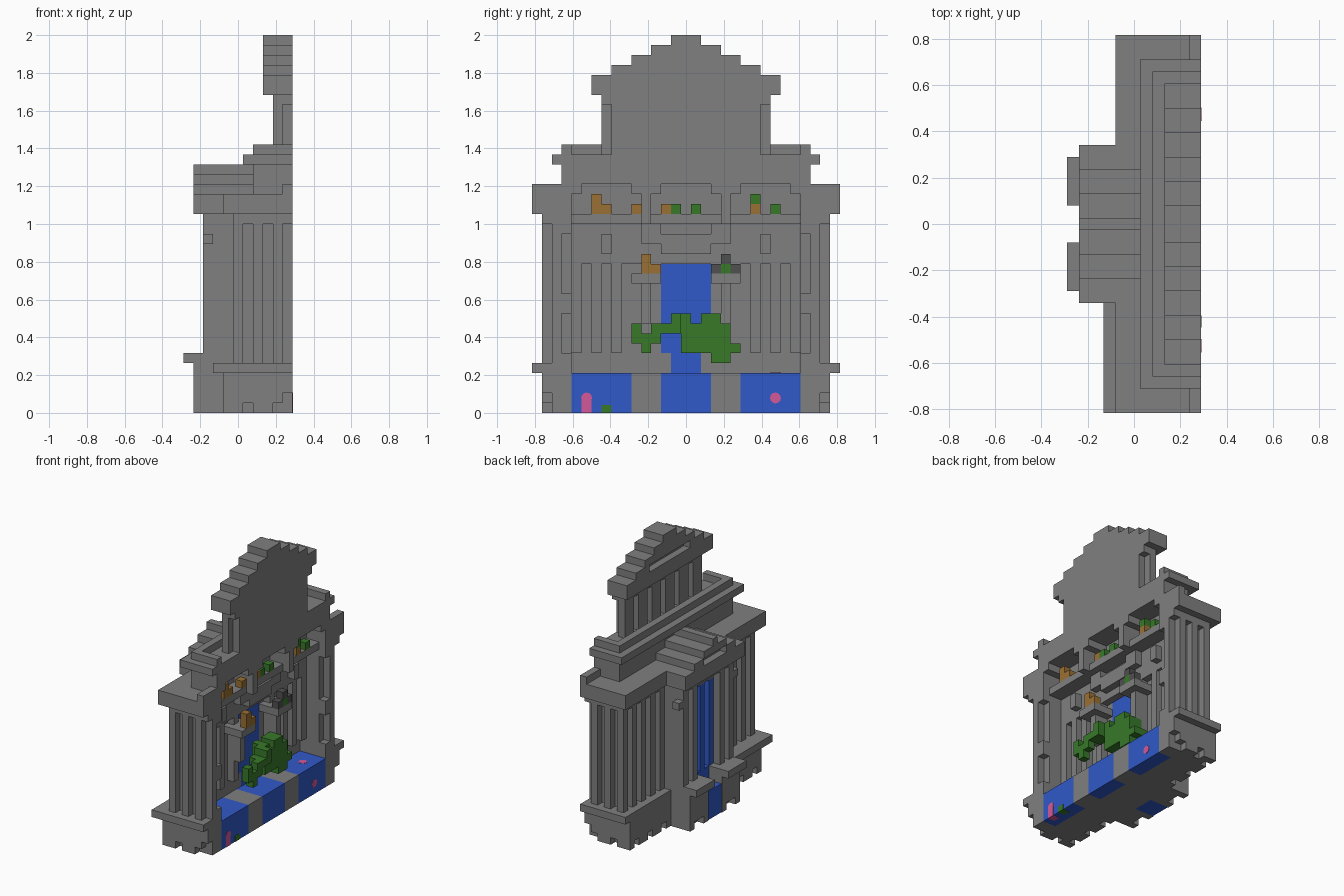
import bpy, bmesh, math
from mathutils import Matrix, Vector

if "Cube" in bpy.data.objects:
    bpy.data.objects.remove(bpy.data.objects["Cube"])

U = 1 / 19                     # edge of one block
DEPTH, WIDTH = 11, 31          # size of the model in blocks


def material(name, r, g, b):
    m = bpy.data.materials.new(name)
    m.use_nodes = True
    m.diffuse_color = (r, g, b, 1)
    m.node_tree.nodes["Principled BSDF"].inputs["Base Color"].default_value = (r, g, b, 1)
    return m


STONE = material("stone grey", .215, .215, .215)
DARK = material("dark grey", .08, .08, .08)
WATER = material("water blue", .03, .1, .58)
LEAF = material("leaf green", .038, .19, .022)
AMBER = material("amber", .32, .16, .033)
PINK = material("blossom pink", .65, .1, .32)


def world(i, j, k):
    return Vector(((i - DEPTH / 2) * U, (j - WIDTH / 2) * U, k * U))


def finish(name, mat, bm):
    mesh = bpy.data.meshes.new(name)
    bm.to_mesh(mesh)
    bm.free()
    mesh.materials.append(mat)
    bpy.context.collection.objects.link(bpy.data.objects.new(name, mesh))


def part(name, mat, *boxes, both=False):
    """Blocks given as x, y, z ranges; both=True repeats them across the middle."""
    boxes = list(boxes)
    if both:
        boxes += [(x, (WIDTH - y[1], WIDTH - y[0]), z) for x, y, z in boxes]
    bm = bmesh.new()
    for x, y, z in boxes:
        lo, hi = world(x[0], y[0], z[0]), world(x[1], y[1], z[1])
        mat4 = Matrix.Translation((lo + hi) / 2) @ Matrix.Diagonal((*(hi - lo), 1))
        bmesh.ops.create_cube(bm, size=1, matrix=mat4)
    finish(name, mat, bm)


def cells(name, mat, x, *cols):
    """Single blocks at (y, z) positions."""
    part(name, mat, *[(x, (j, j + 1), (k, k + 1)) for j, k in cols])


def disc(name, centre, turn):
    bm = bmesh.new()
    bmesh.ops.create_cone(bm, cap_ends=True, segments=12, radius1=U * .55, radius2=U * .55,
                          depth=.004, matrix=Matrix.Translation(centre) @ turn)
    finish(name, PINK, bm)


# Base with small foot notches at the ends and rear, and its ledge
part("base", STONE, ((5, 7), (2, 29), (0, 4)), ((4, 5), (10, 21), (0, 4)))
part("base_rear", STONE, ((4, 5), (2, 10), (1, 4)), ((4, 5), (3, 5), (0, 1)),
     ((4, 5), (6, 8), (0, 1)), ((4, 5), (9, 10), (0, 1)), both=True)
part("base_end", STONE, ((7, 11), (2, 4), (0, 4)), ((4, 11), (1, 2), (2, 4)),
     ((4, 10), (1, 2), (1, 2)), ((4, 6), (1, 2), (0, 1)), ((7, 9), (1, 2), (0, 1)), both=True)
part("base_ledge", STONE, ((4, 11), (0, 4), (4, 5)), ((4, 7), (4, 13), (4, 5)), both=True)
part("ledge_overhang", STONE, ((3, 4), (0, 9), (4, 5)))

# Main walls and pilasters
part("back_wall", STONE, ((6, 7), (2, 13), (5, 20)), both=True)
part("wall_over_door", STONE, ((6, 7), (13, 18), (15, 20)))
part("end_wall", STONE, ((6, 11), (2, 3), (5, 20)), ((7, 10), (3, 4), (5, 20)),
     ((10, 11), (3, 4), (5, 6)), ((10, 11), (3, 4), (10, 12)), ((10, 11), (3, 4), (18, 20)), both=True)
part("end_pilasters", STONE, *[((i, i + 1), (1, 2), (5, 19)) for i in (5, 7, 9)], both=True)
part("rear_pilasters", STONE, *[((5, 6), (j, j + 1), (5, 19)) for j in (3, 5, 7, 9)], both=True)
part("pilaster_head", STONE, ((5, 11), (1, 2), (19, 20)), ((5, 6), (2, 10), (19, 20)), both=True)

# Main cornice and stepped roof edge
part("main_cornice", STONE, ((4, 7), (4, 27), (20, 22)))
part("cornice_end", STONE, ((4, 11), (0, 4), (20, 22)), ((10, 11), (0, 3), (22, 23)), both=True)
part("attic_wall", STONE, ((7, 8), (3, 28), (20, 25)), ((8, 11), (3, 28), (23, 25)))
part("attic_cornice", STONE, ((6, 11), (2, 29), (25, 26)))
part("attic_rim", STONE, ((7, 8), (3, 28), (26, 27)))
part("attic_rim_end", STONE, ((8, 11), (3, 4), (26, 27)), both=True)

# Upper storey with broad pilasters
part("upper_wall", STONE, ((10, 11), (8, 23), (26, 32)))
part("upper_pilasters", STONE, *[((9, 10), (j, j + 2), (26, 31)) for j in range(7, 24, 3)])
part("upper_head", STONE, ((9, 11), (7, 24), (31, 32)))
part("upper_cornice", STONE, ((8, 11), (6, 25), (32, 34)))

# Stepped gable with a sunk panel
part("gable_panel", STONE, ((9, 11), (8, 23), (34, 35)))
part("gable_corner", STONE, ((8, 9), (8, 11), (34, 35)), both=True)
for step in range(3):
    inset = 10 + 2 * step
    part(f"gable_step_{step}", STONE, ((8, 11), (inset, WIDTH - inset), (35 + step, 36 + step)))

# Porch: pedestals, columns, stepped gable
part("porch_pedestal", STONE, ((2, 6), (10, 14), (0, 5)), ((1, 2), (10, 14), (1, 5)),
     ((1, 2), (10, 11), (0, 1)), ((1, 2), (13, 14), (0, 1)), ((0, 6), (10, 14), (5, 6)), both=True)
part("porch_wall", STONE, ((3, 6), (10, 13), (6, 20)), both=True)
part("porch_columns", STONE, *[((2, 3), (j, j + 1), (6, 19)) for j in (10, 12)], both=True)
part("porch_bracket", STONE, ((2, 3), (9, 10), (17, 18)), both=True)
part("porch_lintel", STONE, ((2, 6), (10, 21), (19, 20)), ((3, 6), (13, 18), (18, 19)))
part("porch_cornice", STONE, ((1, 6), (9, 22), (20, 22)))
part("porch_gable", STONE, ((2, 7), (11, 20), (22, 23)), ((1, 7), (13, 18), (23, 24)),
     ((1, 7), (15, 16), (24, 25)))
part("porch_gable_corner", STONE, ((1, 2), (11, 13), (22, 23)), both=True)

# Blue doorway and the channel running through the base
part("door_fall", WATER, ((4, 7), (13, 18), (6, 15)), ((4, 6), (13, 18), (15, 18)),
     *[((3, 4), (j, j + 1), (6, 18)) for j in (13, 15, 17)])
part("channel", WATER, ((1.1, 4), (14, 17), (0, 4)), ((3, 7.05), (14, 17), (4, 6)))
part("door_sill", STONE, ((6, 7), (13, 14), (4, 6)), both=True)

# Pool with stone piers and a partly paved underside
part("pool", WATER, ((7, 11), (13, 18), (1, 4)), ((9, 11), (13, 18), (0, 1)))
part("side_pool", WATER, ((7, 11), (4, 10), (1, 4)), ((9, 11), (4, 10), (0, 1)), both=True)
part("pool_paving", STONE, ((7, 9), (4, 27), (0, 1)))
part("pool_pier", STONE, ((7, 11), (10, 13), (1, 4)), ((9, 11), (10, 13), (0, 1)), both=True)

# Room relief: fluted panels, shelves, brackets and door surround
part("room_pilasters", STONE, *[((7, 8), (j, j + 1), (6, 15)) for j in (4, 6, 8, 11)], both=True)
part("room_frieze", STONE, ((7, 8), (4, 12), (15, 19)), both=True)
part("room_brackets", STONE, ((8, 9), (7, 8), (16, 18)), ((7, 9), (11, 12), (9, 13)),
     ((7, 10), (10, 13), (13, 14)), ((8, 9), (11, 13), (17, 19)), both=True)
part("door_surround", STONE, ((7, 8), (12, 19), (15, 19)), ((8, 9), (13, 18), (16, 18)))
part("gallery_floor", STONE, ((7, 10), (4, 27), (19, 20)))
part("gallery_piers", STONE, ((7, 11), (3, 4), (20, 23)), ((8, 11), (11, 12), (20, 23)),
     ((8, 11), (4, 5), (22, 23)), ((8, 11), (10, 11), (22, 23)),
     ((8, 11), (12, 13), (22, 23)), ((10, 11), (11, 12), (19, 20)), both=True)

# Hanging greenery in front of the doorway, its left strand further forward
rows = {9: (14, 15, 17, 18), 8: (10, *range(12, 20)), 7: (10, 11, 12, *range(15, 20)),
        6: (11, *range(15, 21)), 5: (18, 19)}
spots = [(j, k) for k, js in rows.items() for j in js]
cells("greenery_strand", LEAF, (10, 11), *[s for s in spots if s[0] < 13])
cells("greenery_middle", LEAF, (9, 11), *[s for s in spots if 13 <= s[0] < 15])
cells("greenery_bush", LEAF, (8, 10), *[s for s in spots if s[0] >= 15])

# Potted plants on the shelves and the gallery
cells("amber_plants", AMBER, (9, 10), (6, 20), (6, 21), (7, 20), (10, 20), (13, 20), (22, 20),
      (11, 14), (11, 15), (12, 14))
cells("green_plants", LEAF, (9, 10), (14, 20), (16, 20), (22, 21), (24, 20), (19, 14))
cells("dark_plant", DARK, (9, 10), (18, 14), (19, 15), (20, 14))

# Blossoms and a leaf on the pool
side, flat = Matrix.Rotation(math.pi / 2, 4, "Y"), Matrix.Identity(4)
disc("blossom_right", world(11, 24.5, 1.5), side)
disc("blossom_left", world(11, 5.5, 1.5), side)
part("blossom_stem", PINK, ((10, 11.03), (5, 6), (-.02, 1.5)))
part("pool_leaf", LEAF, ((10, 11.03), (7, 8), (-.02, .8)))
disc("blossom_top", world(9.2, 24.5, 4), flat)
